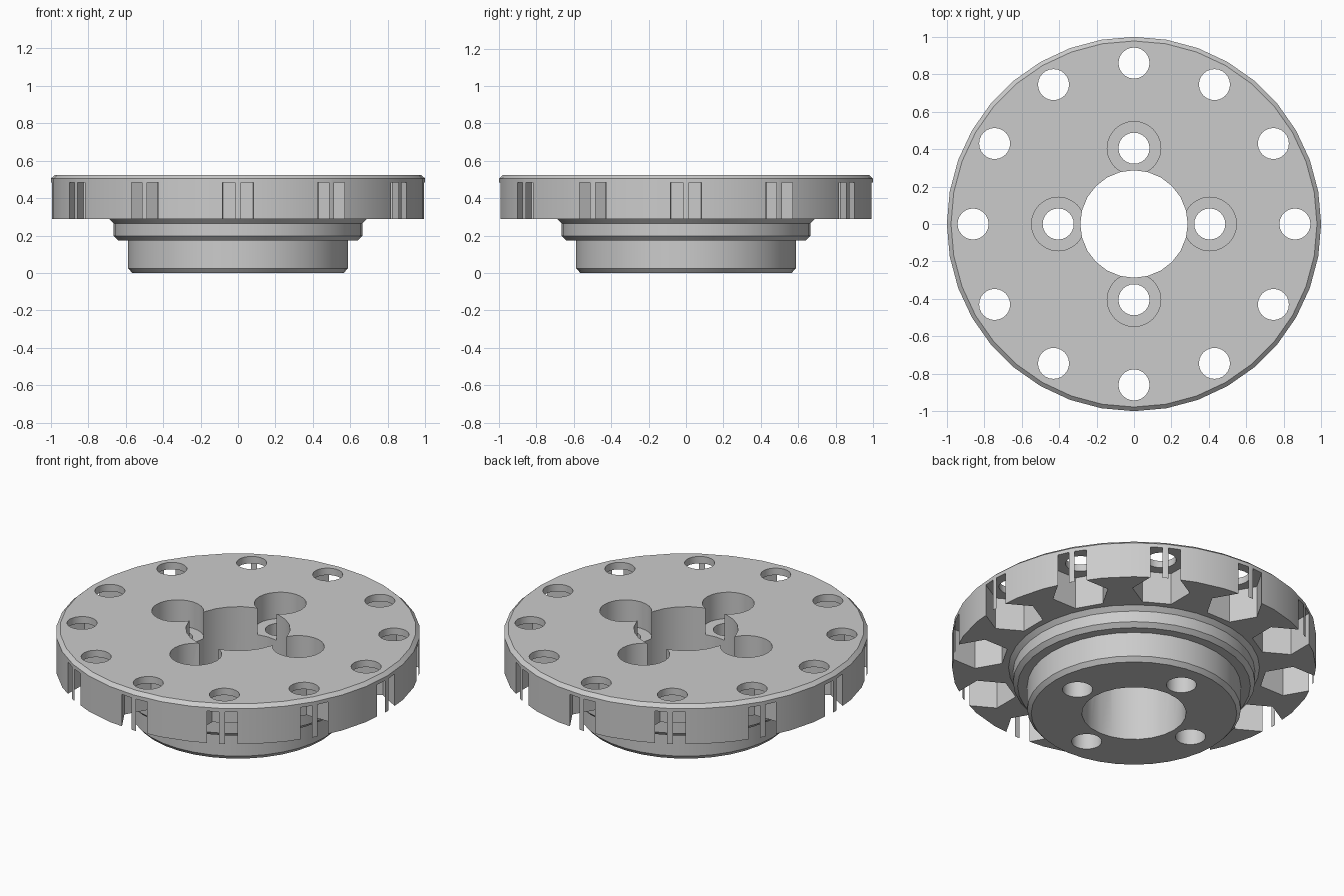
import bpy, bmesh, math
from mathutils import Matrix

if "Cube" in bpy.data.objects:
    bpy.data.objects.remove(bpy.data.objects["Cube"], do_unlink=True)

grey = bpy.data.materials.new("plain grey")
grey.use_nodes = True
colour = (0.6, 0.6, 0.6, 1)
grey.diffuse_color = colour
grey.node_tree.nodes["Principled BSDF"].inputs["Base Color"].default_value = colour


def make_object(name, bm):
    bmesh.ops.recalc_face_normals(bm, faces=bm.faces)
    mesh = bpy.data.meshes.new(name)
    bm.to_mesh(mesh)
    bm.free()
    obj = bpy.data.objects.new(name, mesh)
    bpy.context.collection.objects.link(obj)
    mesh.materials.append(grey)
    return obj


def lathe(name, profile, sides):
    """Stack of rings (radius, height), closed by flat caps."""
    bm = bmesh.new()
    rings = []
    for r, z in profile:
        rings.append([bm.verts.new((r * math.cos(a), r * math.sin(a), z))
                      for a in (math.tau * i / sides for i in range(sides))])
    for low, high in zip(rings, rings[1:]):
        for i in range(sides):
            j = (i + 1) % sides
            bm.faces.new((low[i], low[j], high[j], high[i]))
    bm.faces.new(rings[0])
    bm.faces.new(rings[-1])
    return make_object(name, bm)


def cut(target, name, count, distance, radius, bottom, top, sides):
    """Subtract a circular pattern of prisms."""
    bm = bmesh.new()
    for i in range(count):
        place = (Matrix.Rotation(math.tau * i / count, 4, "Z")
                 @ Matrix.Translation((distance, 0, (bottom + top) / 2))
                 @ Matrix.Rotation(math.pi / 2, 4, "Z"))
        if sides == 6:  # point one corner outward
            place = place @ Matrix.Rotation(math.pi / 2, 4, "Z")
        bmesh.ops.create_cone(bm, cap_ends=True, segments=sides, radius1=radius,
                              radius2=radius, depth=top - bottom, matrix=place)
    cutter = make_object(name, bm)
    cutter.hide_render = True
    mod = target.modifiers.new(name, "BOOLEAN")
    mod.operation = "DIFFERENCE"
    mod.solver = "EXACT"
    mod.object = cutter
    bpy.context.view_layer.objects.active = target
    bpy.ops.object.modifier_apply(modifier=name)
    bpy.data.objects.remove(cutter, do_unlink=True)


# Stepped hub and wide flange in one turned body
hub = lathe("hub_flange", [
    (0.565, 0), (0.587, 0.025), (0.587, 0.174), (0.64, 0.174), (0.665, 0.198),
    (0.665, 0.265), (0.69, 0.29), (1.0, 0.29), (1.0, 0.505), (0.978, 0.525)], 36)

# Central bore
cut(hub, "bore", 1, 0, 0.287, -0.1, 0.7, 24)
# Four counterbored screw holes
cut(hub, "screw_holes", 4, 0.405, 0.083, -0.1, 0.7, 24)
cut(hub, "counterbores", 4, 0.405, 0.143, 0.365, 0.7, 24)
# Twelve rim holes, with hexagonal nut pockets that break through the rim
cut(hub, "rim_holes", 12, 0.86, 0.083, 0.4, 0.7, 24)
cut(hub, "nut_pockets", 12, 0.86, 0.16, 0.2, 0.483, 6)

bpy.ops.object.select_all(action="DESELECT")
hub.select_set(True)
bpy.context.view_layer.objects.active = hub
bpy.ops.object.shade_smooth_by_angle(angle=math.radians(25))
